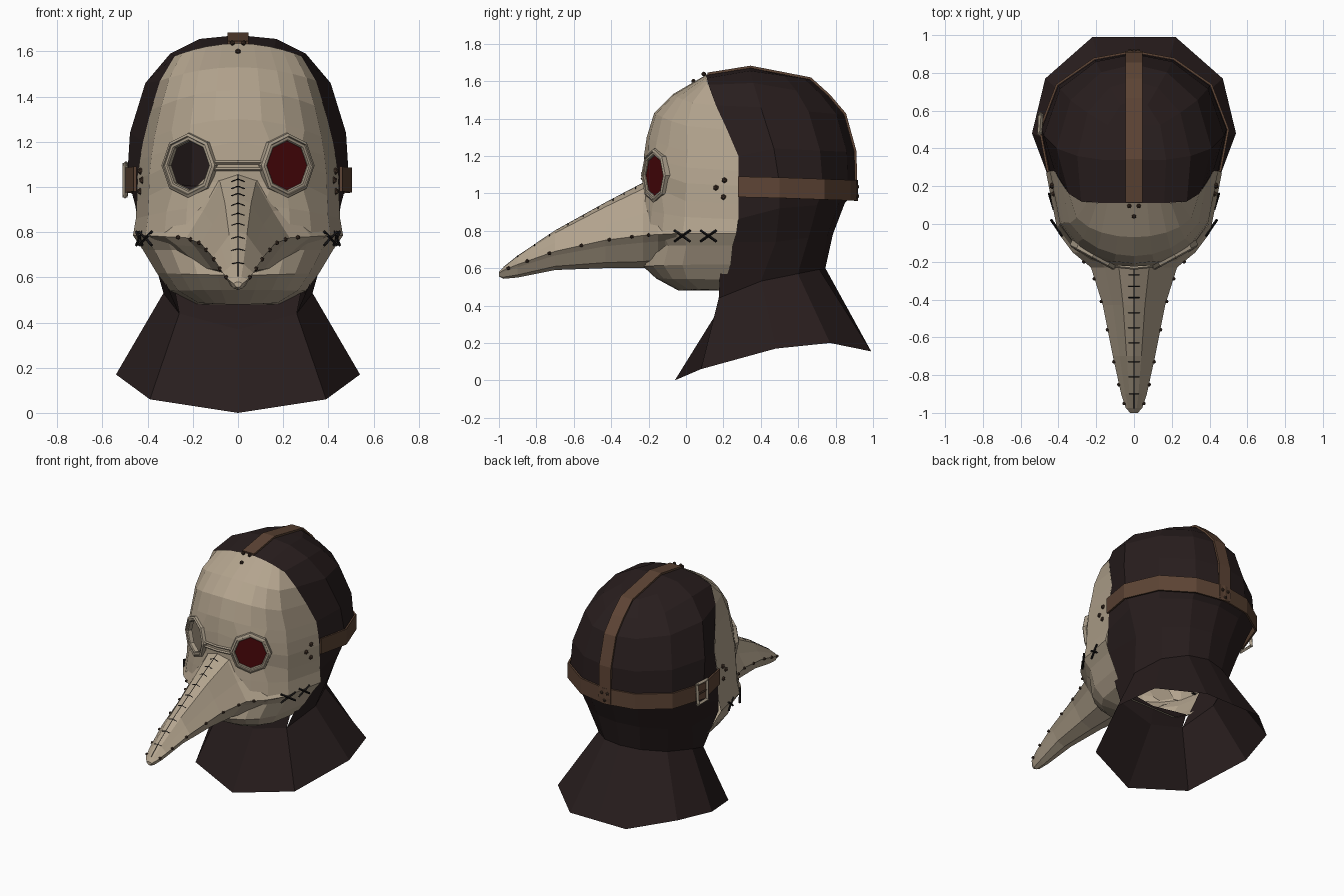
import bpy, bmesh
from math import sin, cos, pi, atan2, radians, sqrt
from mathutils import Vector, Matrix

if "Cube" in bpy.data.objects:
    bpy.data.objects.remove(bpy.data.objects["Cube"])


def material(name, colour):
    mat = bpy.data.materials.new(name)
    mat.use_nodes = True
    mat.diffuse_color = (*colour, 1)
    mat.node_tree.nodes["Principled BSDF"].inputs["Base Color"].default_value = (*colour, 1)
    return mat


LEATHER = material("pale leather", (0.45, 0.37, 0.27))
RIM = material("grey tan trim", (0.38, 0.32, 0.24))
CLOTH = material("dark brown cloth", (0.021, 0.0125, 0.0125))
STRAP = material("brown strap leather", (0.11, 0.058, 0.035))
GLASS = material("red glass", (0.066, 0.002, 0.003))
METAL = material("dark bronze", (0.055, 0.032, 0.021))
THREAD = material("black thread", (0.008, 0.007, 0.007))


def finish(name, bm, mat, mirror=False, thickness=0):
    mesh = bpy.data.meshes.new(name)
    bm.to_mesh(mesh)
    bm.free()
    mesh.materials.append(mat)
    obj = bpy.data.objects.new(name, mesh)
    bpy.context.collection.objects.link(obj)
    if mirror:
        obj.modifiers.new("Mirror", "MIRROR").merge_threshold = 0.001
    if thickness:
        mod = obj.modifiers.new("Thickness", "SOLIDIFY")
        mod.thickness, mod.offset = thickness, 0
    return obj


def grid(name, rows, mat, mirror=True, closed=False, skip=(), thickness=0):
    """Skin consecutive rows of points with quads."""
    bm = bmesh.new()
    vs = [[bm.verts.new(p) for p in row] for row in rows]
    n = len(rows[0])
    for i in range(len(rows) - 1):
        for j in range(n if closed else n - 1):
            if (i, j) not in skip:
                k = (j + 1) % n
                bm.faces.new((vs[i][j], vs[i][k], vs[i + 1][k], vs[i + 1][j]))
    bmesh.ops.delete(bm, geom=[v for v in bm.verts if not v.link_faces], context="VERTS")
    bmesh.ops.remove_doubles(bm, verts=bm.verts, dist=0.0005)
    bmesh.ops.recalc_face_normals(bm, faces=bm.faces)
    return finish(name, bm, mat, mirror, thickness)


def bars(name, paths, radius, mat, mirror=False):
    """Thin square rods along each polyline."""
    bm = bmesh.new()
    for path in paths:
        for a, b in zip(path, path[1:]):
            a, b = Vector(a), Vector(b)
            turn = (b - a).to_track_quat("Z", "Y").to_matrix().to_4x4()
            bmesh.ops.create_cone(bm, cap_ends=True, segments=4, radius1=radius, radius2=radius,
                                  depth=(b - a).length + radius,
                                  matrix=Matrix.Translation((a + b) / 2) @ turn)
    return finish(name, bm, mat, mirror)


def studs(name, points, radius=0.013):
    bm = bmesh.new()
    for p in points:
        bmesh.ops.create_icosphere(bm, subdivisions=1, radius=radius, matrix=Matrix.Translation(p))
    return finish(name, bm, METAL, mirror=True)


# Eye opening: octagon on a plane turned outward
def eye_point(angle, scale=1.0, lift=0.0):
    dx = 0.09 * scale * cos(angle)
    centre = Vector((0.217 + dx, -0.168 + 0.55 * dx, 1.095 + 0.109 * scale * sin(angle)))
    return centre + Vector((0.48, -0.88, 0)) * lift


# Face mask: each row is centre height, edge height, front y, edge y, half width
FACE = [(1.635, 1.58, .11, .12, .28), (1.53, 1.47, -.07, .16, .345), (1.43, 1.34, -.17, .22, .385),
        (1.3, 1.2, -.21, .28, .42), (1.2, 1.12, -.225, .28, .435), (1.1, 1.04, -.225, .28, .445),
        (1.03, .94, -.235, .28, .448), (.92, .86, -.24, .28, .452), (.79, .785, -.25, .27, .465),
        (.72, .72, -.2, .25, .42), (.61, .62, -.23, .24, .36), (.545, .54, -.16, .21, .3),
        (.48, .49, -.04, .2, .2), (.48, .48, .2, .2, .18)]
COLUMNS = (0, .25, .5, .7, .88, 1)
face_rows = []
for i, (z0, z1, front, edge, width) in enumerate(FACE):
    row = []
    for j, s in enumerate(COLUMNS):
        if i in (4, 5, 6) and j in (1, 2, 3):
            row.append(eye_point(atan2(5 - i, j - 2)))
        else:
            depth = sqrt(1 - s * s) ** 0.8
            row.append(Vector((width * s, edge - (edge - front) * depth, z0 + (z1 - z0) * s * s)))
    face_rows.append(row)
grid("face_mask", face_rows, LEATHER, skip=[(4, 1), (4, 2), (5, 1), (5, 2)])

# Beak: each station is y, ridge height, seam half width, seam height, bottom height
BEAK = [(-.05, 1.08, .4, .785, .62), (-.15, 1.08, .325, .78, .61), (-.23, 1.055, .228, .775, .6),
        (-.43, .95, .165, .75, .6), (-.7, .8, .112, .69, .59), (-.9, .665, .068, .62, .55),
        (-.975, .605, .043, .59, .543), (-1, .58, .02, .573, .555)]
SECTION = [(0, 1), (.35, .89), (.68, .42), (1, 0), (.84, -.22), (.5, -.8), (0, -1)]


def beak_at(y):
    for a, b in zip(BEAK, BEAK[1:]):
        if b[0] <= y <= a[0]:
            t = (y - a[0]) / (b[0] - a[0])
            return [p + (q - p) * t for p, q in zip(a, b)]


beak_rows = [[(w * u, y, seam + v * ((top - seam) if v > 0 else (seam - low))) for u, v in SECTION]
             for y, top, w, seam, low in BEAK]
beak_rows.append([(0, -1, 0.567)] * len(SECTION))
grid("beak", beak_rows, LEATHER)

# Ridge stitching and centre seam
stitches = []
for y in (-.27, -.33, -.39, -.47, -.55, -.63, -.73, -.81, -.9):
    _, top, w, seam, _ = beak_at(y)
    half = min(0.028, 0.35 * w)
    drop = 0.11 * (top - seam) / (0.35 * w) * half
    stitches.append([(-half, y, top - drop), (0, y, top), (half, y, top - drop)])
bars("ridge_stitches", stitches, 0.0035, THREAD)
bars("ridge_seam", [[(0, s[0], s[1]) for s in BEAK[2:7]]], 0.0016, THREAD)

# Studs along the beak seam, temples, crown and nape
seam_points = [beak_at(y) for y in (-.2, -.29, -.41, -.56, -.73, -.85, -.95)]
studs("seam_studs", [(s[2] + 0.001, s[0], s[3]) for s in seam_points], radius=0.011)
studs("temple_studs", [(.424, .16, 1.03), (.432, .205, 1.07), (.432, .2, .98)], radius=0.016)
studs("crown_studs", [(.025, .095, 1.638), (0, .04, 1.6)])
studs("nape_studs", [(.022, .915, 1.035), (0, .915, .985)])

# Crossed stitches at the mouth corners, lying along the cheek
crosses = []
for x, y, dx in ((.41, -.02, .027), (.437, .12, .012)):
    for dz in (.028, -.028):
        crosses.append([(x - dx, y - .04, .772 - dz), (x + dx, y + .04, .772 + dz)])
bars("mouth_crosses", crosses, 0.007, THREAD, mirror=True)

# Goggles: stepped rims, bridge and a single remaining lens
angles = [k * pi / 4 for k in range(8)]
RIM_STEPS = [(1.34, -.02), (1.31, .008), (1.19, .015), (1.16, .008), (1.05, .008), (1, .002), (1, -.025)]
grid("goggle_rim", [[eye_point(a, s, h) for a in angles] for s, h in RIM_STEPS], RIM, closed=True)
bars("goggle_bridge", [[(-.11, -.222, z), (0, -.234, z), (.11, -.222, z)] for z in (1.078, 1.108)],
     0.008, RIM)
grid("bridge_band", [[(0, -.232, z), (.11, -.22, z)] for z in (1.078, 1.108)], LEATHER)
lens = bmesh.new()
lens.faces.new([lens.verts.new(eye_point(a, 1.01, -.004)) for a in angles])
finish("left_lens", lens, GLASS)


# Hood: front edge point, then half width, widest y, back y, side height, back height
HOOD = [(0, .11, 1.635, 0, .34, .66, 1.672, 1.61), (.16, .11, 1.615, .17, .34, .66, 1.655, 1.61),
        (.28, .12, 1.58, .3, .36, .76, 1.59, 1.52), (.345, .16, 1.47, .41, .4, .845, 1.46, 1.42),
        (.42, .28, 1.2, .478, .47, .9, 1.24, 1.22), (.445, .28, 1.04, .49, .5, .905, 1.05, 1),
        (.445, .27, .86, .455, .5, .85, .92, .95), (.39, .19, .74, .385, .48, .785, .74, .78),
        (.26, .175, .44, .33, .4, .745, .53, .6)]


def wrap(fx, fy, fz, width, mid, back, side_z, back_z):
    row = [(fx, fy, fz)]
    for a in (0, 35, 65, 90):
        s, c = sin(radians(a)), cos(radians(a))
        row.append((width * c if a < 90 else 0, mid + (back - mid) * s, side_z + (back_z - side_z) * s))
    return row


hood_rows = [wrap(*h) for h in HOOD]
grid("hood", hood_rows, CLOTH)

# Flared collar and throat
neck = [(0, .17, .37)] + hood_rows[-1]
hem = [(0, -.06, 0), (.39, .08, .06), (.54, .48, .17), (.47, .77, .2), (.22, .99, .155), (0, .99, .155)]
grid("collar", [neck, hem], CLOTH)
grid("throat", [[(0, .19, .5), (.28, .19, .54)], neck[:2]], CLOTH)

# Straps around the head and over the crown
band = [wrap(.456, .278, z + .005, .498, .5, .913, z, z - .015) for z in (.975, 1.085)]
grid("head_strap", band, STRAP, thickness=0.012)
ridge = hood_rows[0][:2] + [row[-1] for row in hood_rows[1:6]]
crown = [(y + .005, z + .004) for _, y, z in ridge] + [(.908, .97)]
grid("crown_strap", [[(0, y, z), (.046, y, z)] for y, z in crown], STRAP, thickness=0.013)

# Buckle on the right side strap
x, y, z, h, v = -.5, .53, 1.03, .05, .07
frame = [(x, y - h, z - v), (x, y + h, z - v), (x + .008, y + h, z + v), (x, y - h, z + v), (x, y - h, z - v)]
bars("buckle", [frame], 0.012, RIM)
bars("buckle_prong", [[(x, y - h, z), (x, y + h, z)]], 0.006, METAL)
